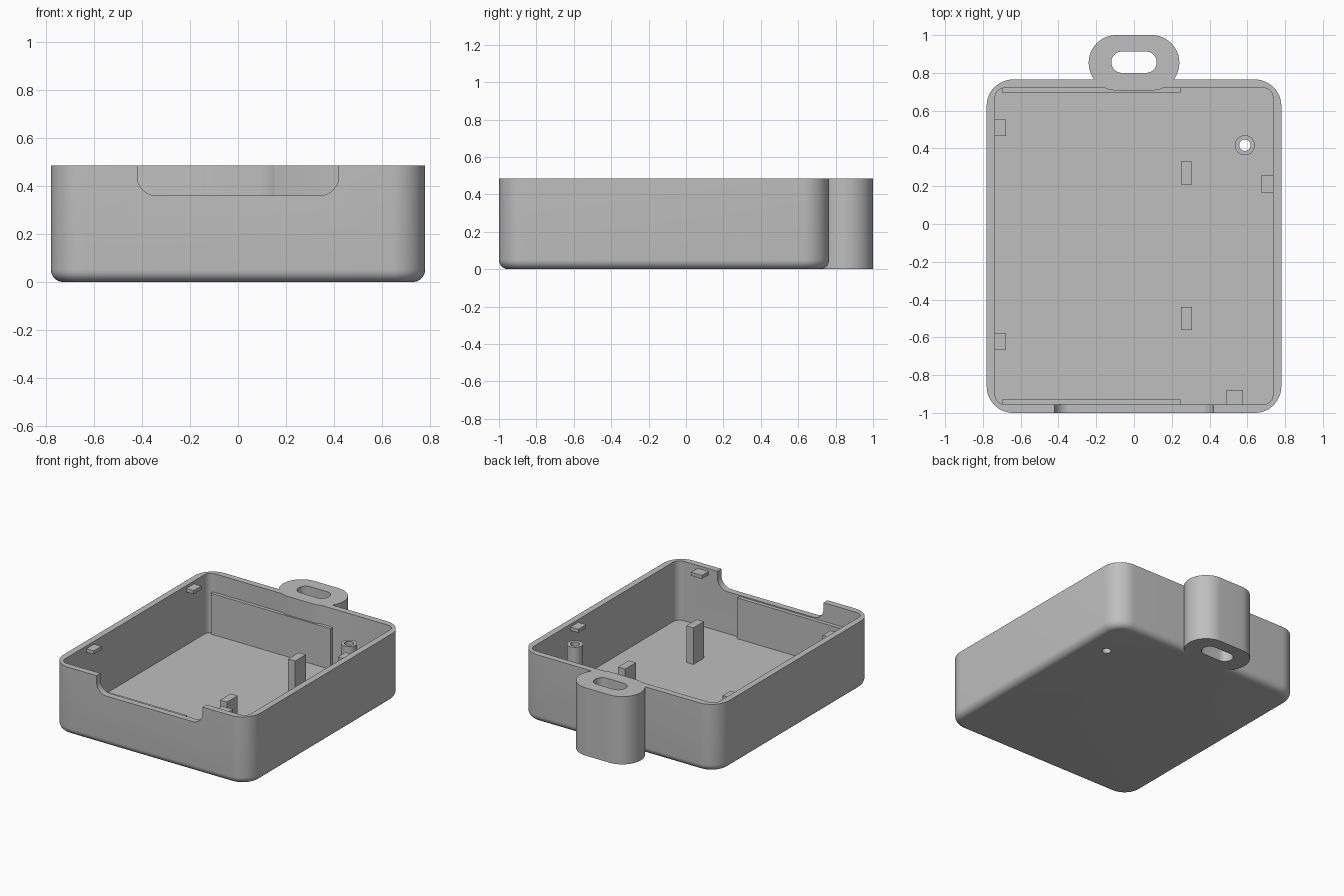
import bpy, bmesh
from math import sin, cos, pi, radians

if "Cube" in bpy.data.objects:
    bpy.data.objects.remove(bpy.data.objects["Cube"])

grey = bpy.data.materials.new("light_grey_plastic")
grey.use_nodes = True
colour = (0.52, 0.52, 0.52, 1)
grey.diffuse_color = colour
grey.node_tree.nodes["Principled BSDF"].inputs["Base Color"].default_value = colour


def rounded_rect(x0, x1, y0, y1, r, steps=12):
    """Counter-clockwise outline of a rectangle with rounded corners."""
    points = []
    corners = [(x1 - r, y1 - r), (x0 + r, y1 - r), (x0 + r, y0 + r), (x1 - r, y0 + r)]
    for i, (cx, cy) in enumerate(corners):
        for k in range(steps + 1):
            a = (i + k / steps) * pi / 2
            points.append((cx + r * cos(a), cy + r * sin(a)))
    return points


def loft(name, rings):
    """Closed solid through equal-length rings of 3D points."""
    bm = bmesh.new()
    loops = [[bm.verts.new(p) for p in ring] for ring in rings]
    for low, high in zip(loops, loops[1:]):
        for i in range(len(low)):
            j = (i + 1) % len(low)
            bm.faces.new((low[i], low[j], high[j], high[i]))
    bm.faces.new(list(reversed(loops[0])))
    bm.faces.new(loops[-1])
    bmesh.ops.remove_doubles(bm, verts=bm.verts, dist=1e-5)
    bmesh.ops.recalc_face_normals(bm, faces=bm.faces)
    mesh = bpy.data.meshes.new(name)
    bm.to_mesh(mesh)
    bm.free()
    mesh.materials.append(grey)
    obj = bpy.data.objects.new(name, mesh)
    bpy.context.collection.objects.link(obj)
    return obj


def prism(name, outline, z0, z1):
    return loft(name, [[(x, y, z) for x, y in outline] for z in (z0, z1)])


def block(name, x0, x1, y0, y1, z0, z1):
    return prism(name, [(x0, y0), (x1, y0), (x1, y1), (x0, y1)], z0, z1)


def circle(cx, cy, r, n=32):
    return [(cx + r * cos(2 * pi * i / n), cy + r * sin(2 * pi * i / n)) for i in range(n)]


def activate(obj):
    bpy.ops.object.select_all(action='DESELECT')
    obj.select_set(True)
    bpy.context.view_layer.objects.active = obj


def combine(target, tool, operation):
    """Apply a boolean and discard the tool."""
    activate(target)
    mod = target.modifiers.new("combine", 'BOOLEAN')
    mod.operation, mod.solver, mod.object = operation, 'EXACT', tool
    bpy.ops.object.modifier_apply(modifier=mod.name)
    bpy.data.objects.remove(tool)


HEIGHT, FLOOR = 0.485, 0.06
FILLET = 0.05

# Case body with a rounded lower edge
rings = []
for k in range(9):
    a = k / 8 * pi / 2
    d = FILLET * (1 - sin(a))
    outline = rounded_rect(-0.78 + d, 0.78 - d, -1 + d, 0.765 - d, 0.14 - d)
    rings.append([(x, y, FILLET * (1 - cos(a))) for x, y in outline])
rings.append([(x, y, HEIGHT) for x, y, z in rings[-1]])
case = loft("case", rings)

# Hollow interior and front notch
combine(case, prism("cavity", rounded_rect(-0.735, 0.735, -0.955, 0.72, 0.05), FLOOR, 0.7), 'DIFFERENCE')
notch_outline = rounded_rect(-0.42, 0.42, 0.36, 0.8, 0.08)
notch = loft("notch", [[(x, y, z) for x, z in notch_outline] for y in (-1.1, -0.94)])
combine(case, notch, 'DIFFERENCE')

# Strap loop at the back, merged into the wall
combine(case, prism("strap_loop", rounded_rect(-0.24, 0.24, 0.707, 1, 0.146, 16), 0, HEIGHT), 'UNION')
combine(case, prism("slot", rounded_rect(-0.12, 0.12, 0.8, 0.913, 0.056), -0.1, 0.7), 'DIFFERENCE')

# Screw boss with a hole through the floor
combine(case, prism("screw_boss", circle(0.587, 0.417, 0.053), FLOOR - 0.02, 0.445), 'UNION')
combine(case, prism("screw_hole", circle(0.587, 0.417, 0.03), -0.1, 0.7), 'DIFFERENCE')

activate(case)
bpy.ops.object.shade_smooth_by_angle(angle=radians(30))

# Support ribs along the front and back walls
block("back_rib", -0.7, 0.245, 0.695, 0.722, FLOOR - 0.005, 0.352)
block("front_rib", -0.7, 0.245, -0.957, -0.928, FLOOR - 0.005, 0.352)

# Support posts
for name, y in (("back_post", 0.27), ("front_post", -0.5)):
    block(name, 0.25, 0.306, y - 0.06, y + 0.06, FLOOR - 0.005, 0.322)

# Snap catches near the rim
CATCH = (0.44, 0.465)
block("right_back_catch", -0.737, -0.677, 0.465, 0.553, *CATCH)
block("right_front_catch", -0.737, -0.677, -0.665, -0.577, *CATCH)
block("left_catch", 0.672, 0.737, 0.168, 0.256, *CATCH)
block("front_catch", 0.49, 0.576, -0.957, -0.88, *CATCH)
